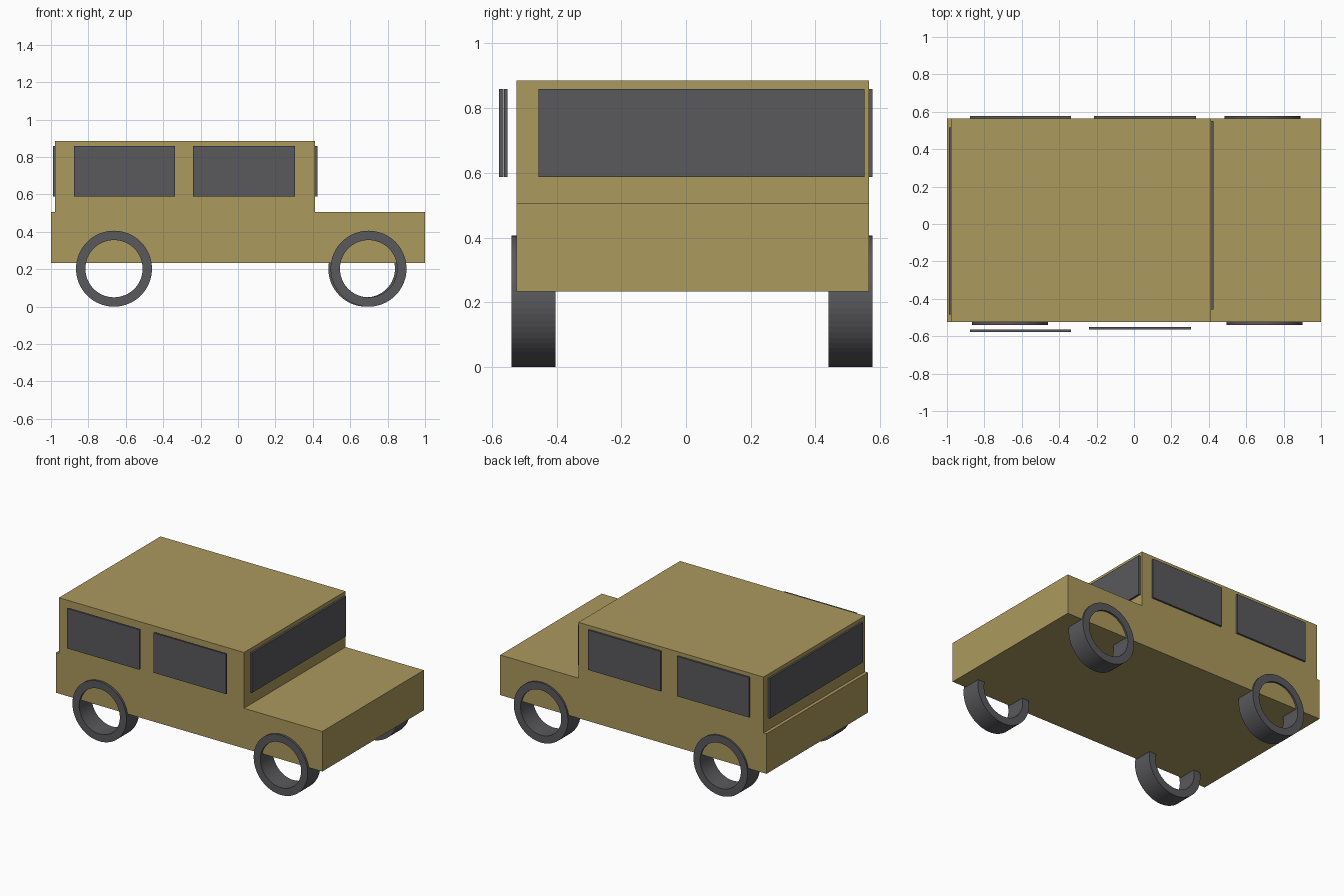
import bpy, bmesh
from math import cos, sin, tau

if "Cube" in bpy.data.objects:
    bpy.data.objects.remove(bpy.data.objects["Cube"])


def material(name, color):
    m = bpy.data.materials.new(name)
    m.diffuse_color = color
    m.use_nodes = True
    m.node_tree.nodes["Principled BSDF"].inputs["Base Color"].default_value = m.diffuse_color
    return m


TAN = material("tan_paint", (0.41, 0.32, 0.11, 1))
DARK = material("dark_grey", (0.10, 0.10, 0.11, 1))


def finish(bm, name, mat):
    bmesh.ops.recalc_face_normals(bm, faces=bm.faces)
    me = bpy.data.meshes.new(name)
    bm.to_mesh(me)
    bm.free()
    me.materials.append(mat)
    ob = bpy.data.objects.new(name, me)
    bpy.context.collection.objects.link(ob)
    return ob


def panel(name, x, y, z):
    """Thin box given by its (min, max) on each axis."""
    bm = bmesh.new()
    bmesh.ops.create_cube(bm, size=1)
    for v in bm.verts:
        for i, (lo, hi) in enumerate((x, y, z)):
            v.co[i] = lo if v.co[i] < 0 else hi
    return finish(bm, name, DARK)


def wheel(name, cx, y0, y1, r_out=0.203, r_in=0.153, n=64):
    """Open ring: rectangular section swept around the y axis."""
    bm = bmesh.new()
    section = [(r_out, y0), (r_out, y1), (r_in, y1), (r_in, y0)]
    rings = [[bm.verts.new((cx + r * cos(tau * i / n), y, r_out + r * sin(tau * i / n)))
              for r, y in section] for i in range(n)]
    for i in range(n):
        a, b = rings[i], rings[(i + 1) % n]
        for k in range(4):
            j = (k + 1) % 4
            bm.faces.new((a[k], a[j], b[j], b[k]))
    return finish(bm, name, DARK)


# Body: side profile extruded across the width
profile = [(-1, 0.234), (1, 0.234), (1, 0.506), (0.412, 0.506),
           (0.412, 0.885), (-0.978, 0.885), (-0.978, 0.506), (-1, 0.506)]
bm = bmesh.new()
side = bm.faces.new([bm.verts.new((x, -0.524, z)) for x, z in profile])
ext = bmesh.ops.extrude_face_region(bm, geom=[side], use_keep_orig=True)
for v in ext["geom"]:
    if isinstance(v, bmesh.types.BMVert):
        v.co.y = 0.565
finish(bm, "body", TAN)

# Glass panels, those on the front side stand slightly off the body
glass_z = (0.588, 0.859)
panel("windshield", (0.410, 0.425), (-0.456, 0.551), glass_z)
panel("rear_window", (-0.990, -0.976), (-0.483, 0.515), glass_z)
panel("front_side_window_rear", (-0.878, -0.336), (-0.578, -0.564), glass_z)
panel("front_side_window_fore", (-0.240, 0.305), (-0.563, -0.551), glass_z)
panel("back_side_window_rear", (-0.878, -0.336), (0.562, 0.577), glass_z)
panel("back_side_window_fore", (-0.213, 0.332), (0.562, 0.577), glass_z)

# Wheels
for label, y0, y1, fore in (("front_side", -0.539, -0.404, 0.698),
                            ("back_side", 0.441, 0.577, 0.686)):
    wheel(label + "_wheel_rear", -0.663, y0, y1)
    wheel(label + "_wheel_fore", fore, y0, y1)
